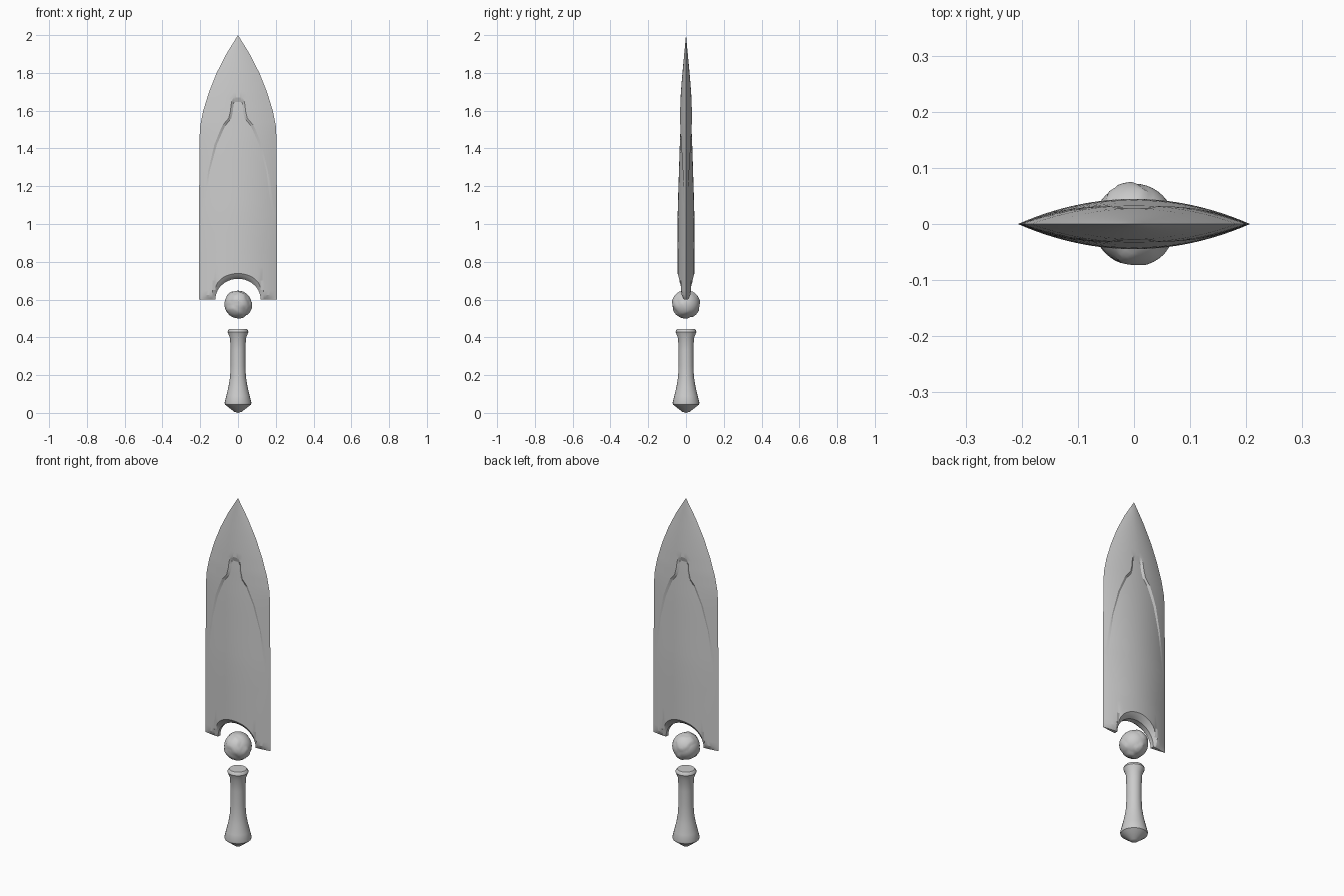
import bpy, bmesh, math, random
from mathutils import Vector

cube = bpy.data.objects.get("Cube")
if cube:
    bpy.data.objects.remove(cube, do_unlink=True)

steel = bpy.data.materials.new("pale grey")
steel.use_nodes = True
steel.diffuse_color = (0.6, 0.6, 0.6, 1)
steel.node_tree.nodes["Principled BSDF"].inputs["Base Color"].default_value = (0.6, 0.6, 0.6, 1)


def finish(bm, name, angle):
    bmesh.ops.recalc_face_normals(bm, faces=bm.faces)
    mesh = bpy.data.meshes.new(name)
    bm.to_mesh(mesh)
    bm.free()
    mesh.materials.append(steel)
    obj = bpy.data.objects.new(name, mesh)
    bpy.context.collection.objects.link(obj)
    bpy.ops.object.select_all(action='DESELECT')
    obj.select_set(True)
    bpy.context.view_layer.objects.active = obj
    bpy.ops.object.shade_smooth_by_angle(angle=math.radians(angle))
    return obj


def lerp_table(table, z):
    for (a, va), (b, vb) in zip(table, table[1:]):
        if z <= b:
            return va + (vb - va) * max(0, z - a) / (b - a)
    return table[-1][1]


# Blade: outline, thickness, and the recessed panel that fades toward the guard
BASE, ARCH_W, ARCH_H, BLEND = 0.6, 0.12, 0.11, 0.85
WIDTH = [(0.6, .208), (1.45, .204), (1.52, .2), (1.6, .184), (1.7, .153),
         (1.8, .113), (1.9, .062), (2, 0)]
THICK = [(0.6, .045), (1.1, .044), (1.45, .039), (1.6, .033), (1.7, .027), (1.8, .019), (2, 0)]
PANEL = [(.85, .12), (1.05, .182), (1.28, .15), (1.42, .112), (1.52, .068), (1.56, .035),
         (1.6, .026), (1.64, .024), (1.67, .012), (1.7, .01), (2, 0)]
DEPTH = [(1.05, 0), (1.28, .004), (1.5, .008), (1.645, .009), (1.67, 0)]
WALL = [(.85, .014), (1.28, .008), (1.5, .016), (1.66, .012), (1.75, .01), (2, 0)]


def columns(z):
    """Half-width x positions with a flag for those inside the panel."""
    w, g, wall = (lerp_table(t, z) for t in (WIDTH, PANEL, WALL))
    inner = [(g * math.sin(i / 10 * math.pi / 2), 1) for i in range(11)]
    outer = [(g + wall + (w - g - wall) * i / 6, 0) for i in range(7)]
    return inner + outer


def blade_point(k, z, side, fraction=None):
    i = abs(k)
    x, inside = columns(z)[i]
    w = lerp_table(WIDTH, z)
    if fraction is not None:
        arch = BASE + ARCH_H * math.sqrt(max(0, 1 - (x / ARCH_W) ** 2))
        z = arch + (BLEND - arch) * fraction
    t = lerp_table(THICK, z) * (1 - (x / w) ** 2) if w > 0 else 0
    t -= inside * min(t, lerp_table(DEPTH, z))
    gap = min(z - BASE, (math.hypot(x / ARCH_W, (z - BASE) / ARCH_H) - 1) * ARCH_H)
    t *= min(1, .35 + .65 * max(0, gap) / .022)
    return (math.copysign(x, k), side * t, z)


rows = [(BLEND, f) for f in (0, .04, .1, .2, .4, .7)]
rows += [(z, None) for z in (.85, .95, 1.05, 1.12, 1.2, 1.28, 1.35, 1.42, 1.47, 1.52, 1.54,
                             1.56, 1.58, 1.6, 1.62, 1.645, 1.655, 1.67, 1.7, 1.75, 1.8, 1.85,
                             1.9, 1.95, 2)]
bm = bmesh.new()
last = len(columns(1)) - 1
span = range(-last, last + 1)
bottom = []
for side in (-1, 1):
    grid = [[bm.verts.new(blade_point(k, z, side, f)) for k in span] for z, f in rows]
    bottom.append(grid[0])
    for low, high in zip(grid, grid[1:]):
        for k in range(len(low) - 1):
            bm.faces.new((low[k], low[k + 1], high[k + 1], high[k]))
for k in range(len(span) - 1):
    bm.faces.new((bottom[0][k], bottom[0][k + 1], bottom[1][k + 1], bottom[1][k]))
bmesh.ops.remove_doubles(bm, verts=bm.verts, dist=1e-5)
bmesh.ops.dissolve_degenerate(bm, dist=1e-5, edges=bm.edges)
finish(bm, "blade", 20)

# Floating orb with cracked, raised plates
random.seed(4)
bm = bmesh.new()
bmesh.ops.create_icosphere(bm, subdivisions=4, radius=0.072)
plates = [(Vector([random.gauss(0, 1) for _ in range(3)]).normalized(),
           random.uniform(.3, .55)) for _ in range(9)]
for v in bm.verts:
    n = v.co.normalized()
    wobble = .07 * math.sin(9 * n.x + 4 * n.z) + .06 * math.sin(11 * n.y - 5 * n.x)
    if any(n.angle(d) + wobble < size for d, size in plates):
        v.co += n * 0.004
    v.co.z += 0.575
finish(bm, "orb", 30)

# Turned grip with a flared, pointed pommel
PROFILE = [(0, 0), (.02, .006), (.069, .044), (.071, .054), (.062, .09), (.05, .14), (.042, .19),
           (.039, .25), (.039, .33), (.042, .395), (.055, .428), (.053, .436), (.045, .445), (0, .445)]
bm = bmesh.new()
verts = [bm.verts.new((r, 0, z)) for r, z in PROFILE]
edges = [bm.edges.new(pair) for pair in zip(verts, verts[1:])]
bmesh.ops.spin(bm, geom=verts + edges, cent=(0, 0, 0), axis=(0, 0, 1),
               angle=math.tau, steps=24)
bmesh.ops.remove_doubles(bm, verts=bm.verts, dist=1e-5)
finish(bm, "grip", 28)
